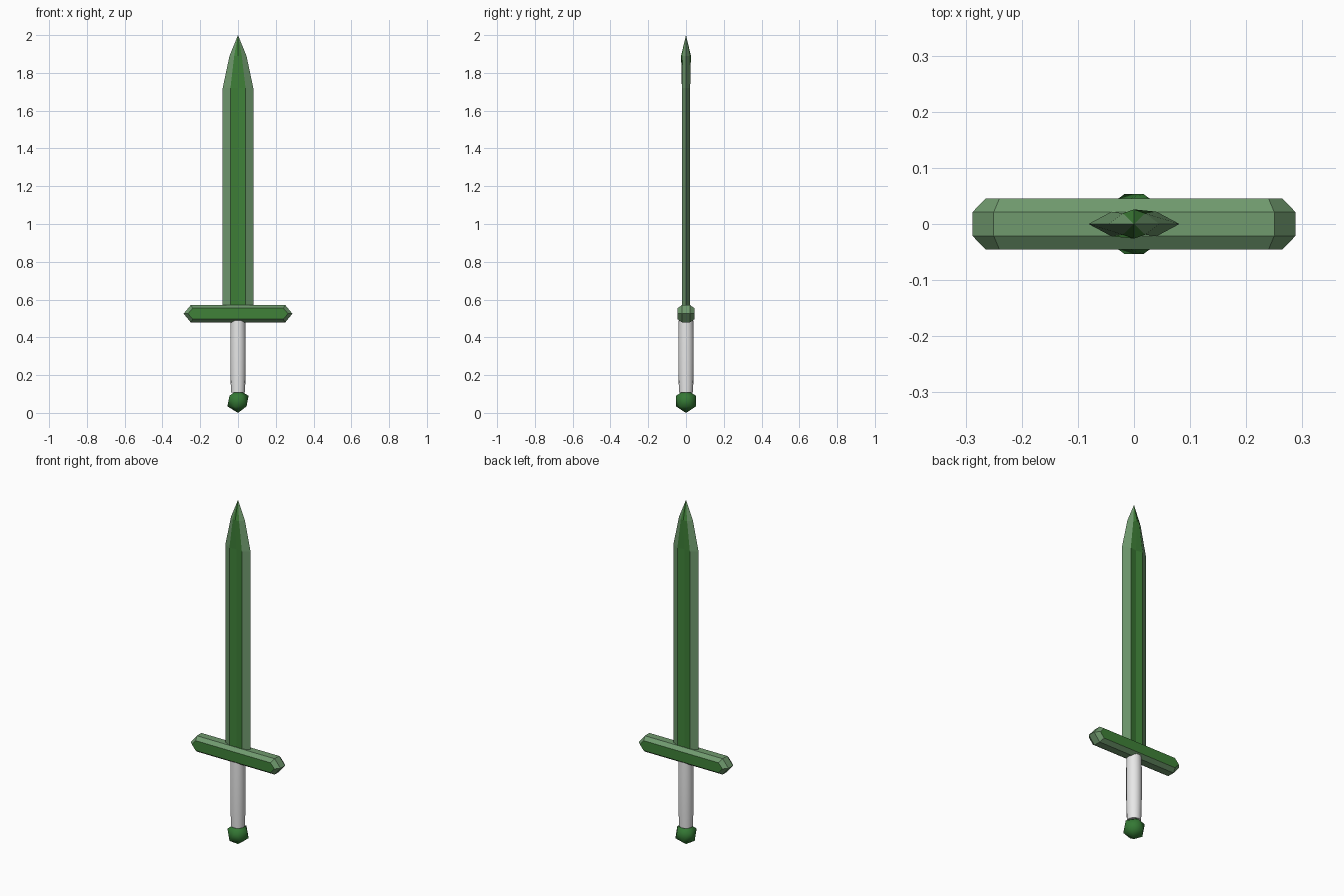
import bpy, bmesh, math

cube = bpy.data.objects.get("Cube")
if cube:
    bpy.data.objects.remove(cube, do_unlink=True)


def material(name, rgb):
    m = bpy.data.materials.new(name)
    m.use_nodes = True
    m.diffuse_color = (*rgb, 1)
    m.node_tree.nodes["Principled BSDF"].inputs["Base Color"].default_value = (*rgb, 1)
    return m


GREEN = material("leaf green", (0.05, 0.22, 0.04))
SAGE = material("sage green", (0.16, 0.32, 0.155))
POMMEL = material("deep green", (0.035, 0.19, 0.035))
WHITE = material("white wrap", (0.8, 0.8, 0.8))


def finish(name, bm, mats, rule=None, smooth=None):
    """Turn a bmesh into an object, choosing each face's material by rule."""
    bmesh.ops.recalc_face_normals(bm, faces=bm.faces)
    for f in bm.faces:
        f.material_index = rule(f) if rule else 0
    me = bpy.data.meshes.new(name)
    bm.to_mesh(me)
    bm.free()
    for m in mats:
        me.materials.append(m)
    ob = bpy.data.objects.new(name, me)
    bpy.context.collection.objects.link(ob)
    if smooth:
        bpy.ops.object.select_all(action="DESELECT")
        ob.select_set(True)
        bpy.context.view_layer.objects.active = ob
        bpy.ops.object.shade_smooth_by_angle(angle=math.radians(smooth))
    return ob


def loft(rings):
    """Bridge equal rings of points and cap both ends."""
    bm = bmesh.new()
    loops = [[bm.verts.new(p) for p in ring] for ring in rings]
    n = len(loops[0])
    for a, b in zip(loops, loops[1:]):
        for i in range(n):
            j = (i + 1) % n
            bm.faces.new((a[i], a[j], b[j], b[i]))
    bm.faces.new(loops[0])
    bm.faces.new(loops[-1])
    return bm


# Blade: bevelled edges, shallow fuller, ridged point
def blade_ring(z, width, strip, shoulder, centre):
    return [(width, 0, z), (strip, shoulder, z), (0, centre, z), (-strip, shoulder, z),
            (-width, 0, z), (-strip, -shoulder, z), (0, -centre, z), (strip, -shoulder, z)]


blade = loft([blade_ring(0.55, 0.081, 0.04, 0.022, 0.016),
              blade_ring(1.72, 0.081, 0.04, 0.022, 0.016),
              blade_ring(1.89, 0.045, 0.02, 0.019, 0.026)])
cap = [f for f in blade.faces if all(v.co.z > 1.8 for v in f.verts)]
tip = bmesh.ops.poke(blade, faces=cap)["verts"][0]
tip.co = (0, 0, 2)


def is_edge_bevel(f):
    # Faces touching the cutting edge are sage, the central strip is green
    return int(any(abs(v.co.y) < 1e-5 and abs(v.co.x) > 0.01 for v in f.verts))


finish("blade", blade, [GREEN, SAGE], is_edge_bevel)


# Crossguard: hexagonal outline bevelled towards front and back
def guard_ring(y, point, shoulder, half):
    z = 0.525
    return [(point, y, z), (shoulder, y, z + half), (-shoulder, y, z + half),
            (-point, y, z), (-shoulder, y, z - half), (shoulder, y, z - half)]


inner, outer = (0.288, 0.25, 0.046), (0.265, 0.24, 0.029)
guard = loft([guard_ring(-0.045, *outer), guard_ring(-0.021, *inner),
              guard_ring(0.021, *inner), guard_ring(0.045, *outer)])
finish("crossguard", guard, [GREEN, SAGE], lambda f: int(abs(f.normal.y) < 0.95))


# Grip: slightly swelling round handle
def circle(z, r, n=16):
    return [(r * math.cos(i * math.tau / n), r * math.sin(i * math.tau / n), z) for i in range(n)]


grip = loft([circle(z, r) for z, r in
             ((0.108, 0.037), (0.2, 0.04), (0.3, 0.041), (0.4, 0.041), (0.49, 0.039))])
finish("grip", grip, [WHITE], smooth=40)

# Pommel: twenty-sided gem
pommel = bmesh.new()
bmesh.ops.create_icosphere(pommel, subdivisions=1, radius=0.0625)
bmesh.ops.translate(pommel, verts=pommel.verts, vec=(0, 0, 0.0625))
finish("pommel", pommel, [POMMEL], smooth=60)
